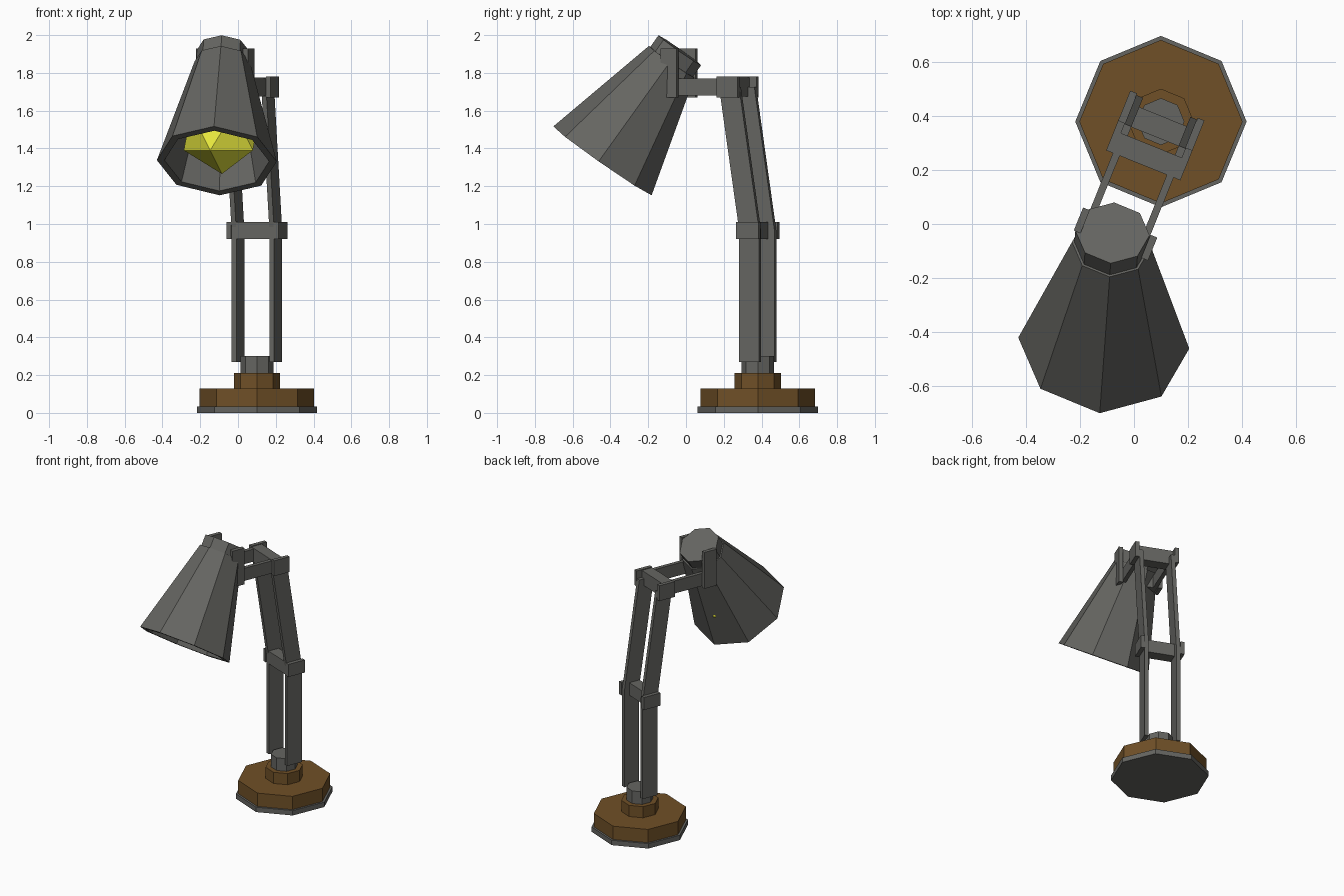
import bpy, bmesh
from math import sin, cos, tau, radians
from mathutils import Matrix, Vector

if "Cube" in bpy.data.objects:
    bpy.data.objects.remove(bpy.data.objects["Cube"])


def material(name, rgb):
    m = bpy.data.materials.new(name)
    m.diffuse_color = (*rgb, 1)
    m.use_nodes = True
    m.node_tree.nodes["Principled BSDF"].inputs["Base Color"].default_value = m.diffuse_color
    return m


DARK = material("dark_metal", (0.13, 0.13, 0.12))
BROWN = material("brown_base", (0.16, 0.08, 0.02))
YELLOW = material("yellow_bulb", (0.85, 0.85, 0.05))


def finish(name, bm, mat):
    bmesh.ops.recalc_face_normals(bm, faces=bm.faces)
    me = bpy.data.meshes.new(name)
    bm.to_mesh(me)
    bm.free()
    me.materials.append(mat)
    ob = bpy.data.objects.new(name, me)
    bpy.context.collection.objects.link(ob)
    return ob


def lathe(name, profile, matrix, mat, sides=8):
    """Revolve (radius, height) points around local z; ends are capped, or joined when the profile is a loop."""
    bm = bmesh.new()
    rings = [[bm.verts.new(matrix @ Vector((r * cos(tau * i / sides), r * sin(tau * i / sides), h)))
              for i in range(sides)] for r, h in profile]
    for a, b in zip(rings, rings[1:]):
        for i in range(sides):
            j = (i + 1) % sides
            bm.faces.new((a[i], a[j], b[j], b[i]))
    bm.faces.new(rings[0])
    bm.faces.new(rings[-1])
    return finish(name, bm, mat)


def beam(name, start, end, along, across, mat=DARK):
    """Bar from start to end; 'along' and 'across' are the half-extent vectors of its section."""
    bm = bmesh.new()
    ends = [[bm.verts.new(p + along * i + across * j) for i, j in ((-1, -1), (1, -1), (1, 1), (-1, 1))]
            for p in (start, end)]
    for i in range(4):
        j = (i + 1) % 4
        bm.faces.new((ends[0][i], ends[0][j], ends[1][j], ends[1][i]))
    bm.faces.new(ends[0])
    bm.faces.new(ends[1])
    return finish(name, bm, mat)


# Stepped octagonal base and post
BASE = Vector((0.10, 0.38, 0))
for name, r, z0, z1, mat in (("base_foot", 0.318, 0, 0.035, DARK),
                             ("base_plate", 0.303, 0.035, 0.13, BROWN),
                             ("base_collar", 0.122, 0.13, 0.21, BROWN),
                             ("base_post", 0.087, 0.21, 0.30, DARK)):
    lathe(name, [(r, z0), (r, z1)], Matrix.Translation(BASE), mat)

# Arm directions: forward and sideways in plan, turned from the front
turn = radians(22)
FWD = Vector((-sin(turn), -cos(turn), 0))
SIDE = Vector((cos(turn), -sin(turn), 0))
UP = Vector((0, 0, 1))

mid = BASE + UP * 0.965
top = BASE + FWD * 0.115 + UP * 1.725
head = top + FWD * 0.335

# Paired arm bars
for side, k in (("left", -1), ("right", 1)):
    off = SIDE * 0.108 * k
    thin = SIDE * 0.0135
    beam(side + "_lower_arm", BASE + UP * 0.27 + off, mid + off, FWD * 0.057, thin)
    beam(side + "_upper_arm", mid + off, top + off, FWD * 0.057, thin)
    beam(side + "_head_arm", top + off, head + off, UP * 0.045, thin)


# Joints: two side plates joined by a cross bar
def joint(name, c, z0, z1, cross_z, half_len):
    for side, k in (("left", -1), ("right", 1)):
        p = c + SIDE * 0.135 * k
        beam(f"{name}_{side}_plate", p + UP * z0, p + UP * z1, FWD * half_len, SIDE * 0.0135)
    q = c + FWD * 0.02 + UP * cross_z[0]
    beam(name + "_cross_bar", q, q + UP * (cross_z[1] - cross_z[0]), FWD * 0.04, SIDE * 0.13)


joint("middle_joint", mid, -0.045, 0.045, (-0.045, 0.045), 0.064)
joint("top_joint", top, -0.055, 0.055, (-0.05, 0.05), 0.060)
joint("head_joint", head, -0.055, 0.205, (-0.045, 0.045), 0.046)

# Lamp head frame: local z points out of the shade
axis = Vector((-0.045, -0.572, -0.819)).normalized()
u = Vector((-0.047, -0.818, 0.574))
u = (u - axis * u.dot(axis)).normalized()
v = u.cross(axis)
frame = Matrix((v, u, axis)).transposed().to_4x4()
frame.translation = Vector((-0.08, -0.033, 1.92))

# Hollow octagonal shade and its cap
lathe("shade_cap", [(0.138, 0), (0.138, 0.08)], frame, DARK)
lathe("shade", [(0.147, 0.075), (0.318, 0.715), (0.278, 0.715), (0.122, 0.11)], frame, DARK)

# Faceted bulb
bm = bmesh.new()
bmesh.ops.create_icosphere(bm, subdivisions=1, radius=0.226,
                           matrix=Matrix.Translation((-0.085, -0.30, 1.491)))
finish("bulb", bm, YELLOW)
